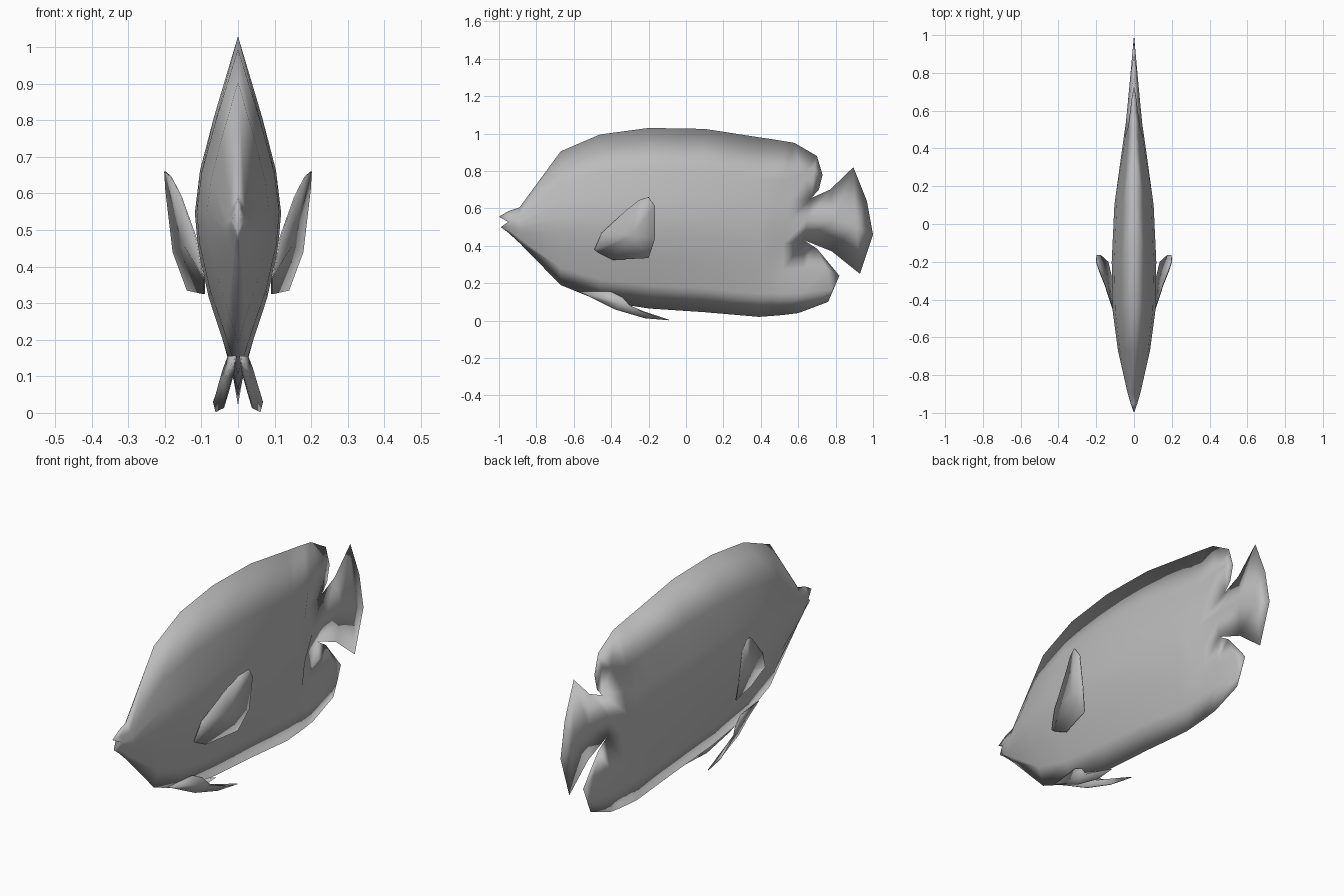
import bpy, bmesh

if "Cube" in bpy.data.objects:
    bpy.data.objects.remove(bpy.data.objects["Cube"])

grey = bpy.data.materials.new("fish_grey")
grey.diffuse_color = (0.5, 0.5, 0.5, 1)
grey.use_nodes = True
grey.node_tree.nodes["Principled BSDF"].inputs["Base Color"].default_value = grey.diffuse_color


def finish(bm, name):
    bmesh.ops.remove_doubles(bm, verts=bm.verts[:], dist=0.0005)
    bmesh.ops.recalc_face_normals(bm, faces=bm.faces[:])
    mesh = bpy.data.meshes.new(name)
    bm.to_mesh(mesh)
    bm.free()
    mesh.materials.append(grey)
    for p in mesh.polygons:
        p.use_smooth = True
    ob = bpy.data.objects.new(name, mesh)
    bpy.context.collection.objects.link(ob)
    return ob


def face(bm, pts):
    bm.faces.new([bm.verts.new(p) for p in pts])


def strip(bm, rings):
    """Skin successive rows of (y, z, half width) points on both sides."""
    for a, b in zip(rings, rings[1:]):
        for i in range(len(a) - 1):
            for s in (1, -1):
                face(bm, [(s * x, y, z) for y, z, x in
                          (a[i], a[i + 1], b[i + 1], b[i])])


# Body cross-section: height fraction, width fraction
section = [(0, 0), (.13, .33), (.26, .68), (.40, .93),
           (.5, 1), (.62, .88), (.77, .56), (1, 0)]
# Body stations: y, belly z, back z, half width
stations = [(-.95, .47, .585, .018), (-.89, .415, .605, .035),
            (-.67, .19, .905, .085), (-.46, .105, .995, .113),
            (-.2, .065, 1.03, .118), (.1, .045, 1.025, .104),
            (.39, .02, .98, .064), (.46, .025, .97, .054)]
rings = [[(y, b + (t - b) * f, w * g) for f, g in section]
         for y, b, t, w in stations]

# Rear of the body, narrowing between the fins and the tail root
rings.append([(.52, .03, 0), (.52, .145, .022), (.52, .27, .03), (.52, .41, .013),
              (.53, .52, .044), (.53, .63, .02), (.52, .75, .03), (.52, .96, 0)])
root = [(.60, .04, 0), (.62, .15, .02), (.63, .28, .018), (.63, .43, 0),
        (.65, .54, .032), (.67, .655, 0), (.62, .78, .018), (.58, .95, 0)]
rings.append(root)

bm = bmesh.new()
strip(bm, rings)

# Lips, with an open mouth between them
mouth = rings[0]
upper_tip, lower_tip = (-1, .555, 0), (-.99, .50, 0)
strip(bm, [mouth[4:], [upper_tip] * 4])
strip(bm, [mouth[:5], [lower_tip] * 5])
my, mz, mx = mouth[4]
for y, z, _ in (upper_tip, lower_tip):
    face(bm, [(mx, my, mz), (-mx, my, mz), (0, y, z)])

# Anal fin lobe
strip(bm, [root[:4],
           [(.76, .10, 0), (.78, .165, .006), (.75, .28, .009), (.70, .385, 0)],
           [(.82, .24, 0)] * 4])
# Dorsal fin lobe
strip(bm, [root[5:],
           [(.71, .70, 0), (.685, .80, .009), (.70, .88, 0)],
           [(.73, .78, 0)] * 3])
# Tail fin
tail = [(.93, .25, 0), (.91, .50, .008), (.895, .82, 0)]
strip(bm, [root[3:6], [(.78, .37, 0), (.80, .54, .018), (.77, .70, 0)], tail])
edge = [tail[0], (1, .46, 0), (.967, .64, 0), tail[2]]
strip(bm, [edge, [tail[1]] * 4])
finish(bm, "body")


def fin(name, outline, middle):
    """Thin curved fin fanned from its middle, mirrored to both sides."""
    for s, side in ((1, "right"), (-1, "left")):
        bm = bmesh.new()
        for a, b in zip(outline, outline[1:] + outline[:1]):
            face(bm, [(s * p[0], p[1], p[2]) for p in (a, b, middle)])
        ob = finish(bm, f"{side}_{name}")
        mod = ob.modifiers.new("thickness", 'SOLIDIFY')
        mod.thickness = 0.004
        mod.offset = 0


fin("pectoral_fin",
    [(.098, -.49, .38), (.112, -.45, .47), (.155, -.32, .59), (.183, -.25, .645),
     (.2, -.2, .66), (.197, -.165, .61), (.177, -.165, .44), (.138, -.2, .335),
     (.092, -.39, .325), (.092, -.47, .365)],
    (.148, -.29, .46))
fin("pelvic_fin",
    [(.006, -.57, .155), (.026, -.4, .155), (.038, -.34, .125), (.052, -.3, .08),
     (.068, -.18, .028), (.06, -.09, .003), (.04, -.22, .013),
     (.026, -.38, .06), (.012, -.48, .11)],
    (.036, -.35, .09))
